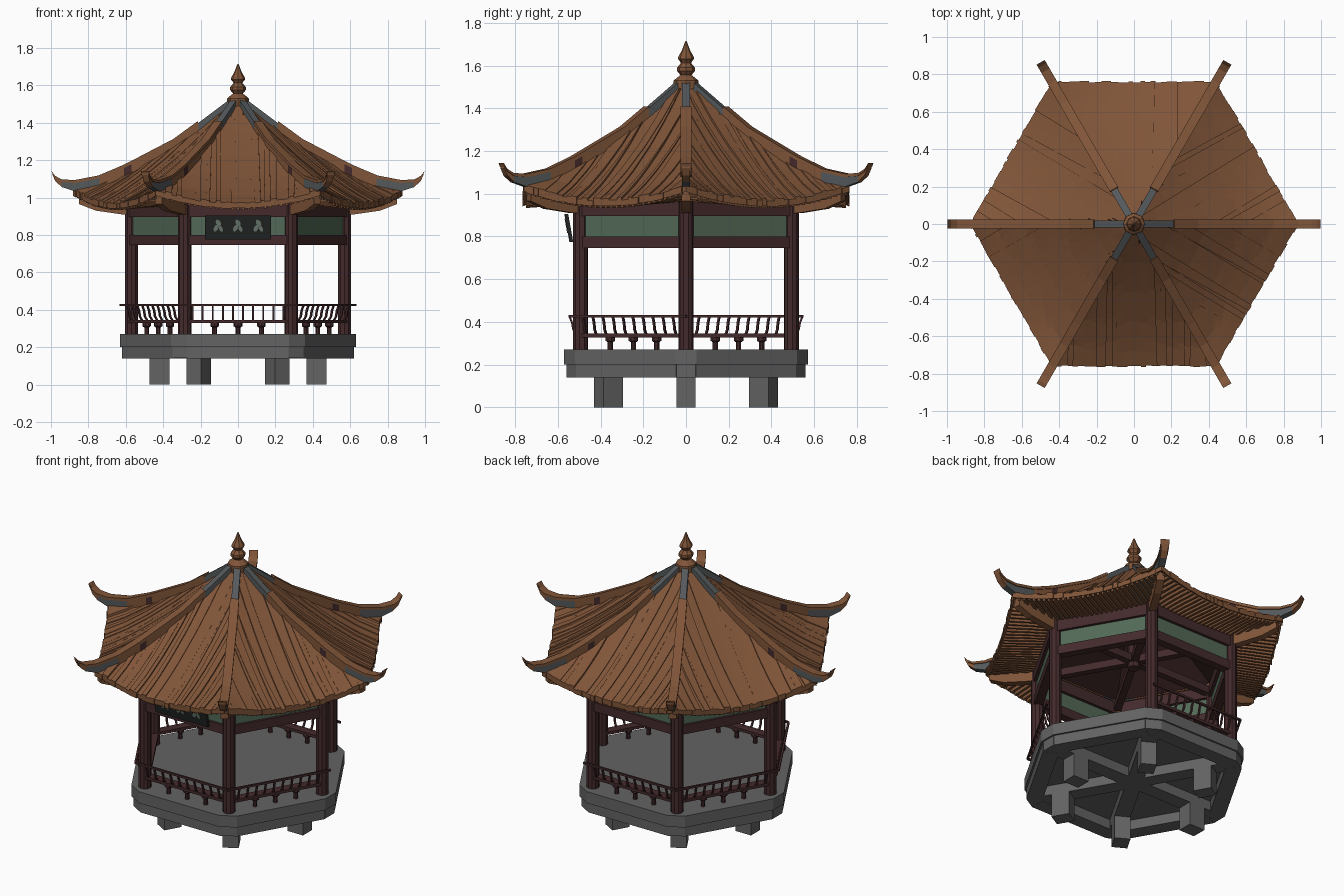
import bpy, bmesh, math, random
from math import sin, cos, radians, pi

if "Cube" in bpy.data.objects:
    bpy.data.objects.remove(bpy.data.objects["Cube"])
random.seed(4)

def mat(name, r, g, b):
    m = bpy.data.materials.new(name)
    m.diffuse_color = (r, g, b, 1)
    m.use_nodes = True
    m.node_tree.nodes["Principled BSDF"].inputs["Base Color"].default_value = m.diffuse_color
    return m

BROWN = mat("roof wood", .215, .09, .04)
LEAD = mat("ridge grey", .09, .1, .105)
MAROON = mat("maroon timber", .058, .023, .025)
DARK = mat("dark ceiling", .03, .012, .012)
GREEN = mat("green panel", .084, .141, .093)
STONE = mat("stone grey", .125, .125, .125)
BLACK = mat("plaque black", .016, .018, .017)
PALE = mat("ornament pale green", .15, .2, .16)

SIDES = [-90 + 60 * k for k in range(6)]      # outward direction of each side
CORNERS = [60 * k for k in range(6)]
ENTRANCE = 30                                 # side without railing
T30 = math.tan(pi / 6)

class Part:
    """Collects lofted solids given as (across, outward, z) points turned to an angle."""
    def __init__(self, name, *mats):
        self.name, self.mats, self.bm = name, mats, bmesh.new()

    def loft(self, th, sections, mats=None):
        c, s = cos(radians(th)), sin(radians(th))
        rings = [[self.bm.verts.new((a * c - x * s, a * s + x * c, z)) for x, a, z in sec]
                 for sec in sections]
        n = len(rings[0])
        for i in range(len(rings) - 1):
            for j in range(n):
                k = (j + 1) % n
                f = self.bm.faces.new((rings[i][j], rings[i][k], rings[i + 1][k], rings[i + 1][j]))
                f.material_index = mats[i] if mats else 0
        for ring, i in ((rings[0], 0), (rings[-1], -1)):
            f = self.bm.faces.new(ring)
            f.material_index = mats[i] if mats else 0

    def box(self, th, x0, x1, a0, a1, z0, z1):
        self.loft(th, [[(x0, a0, z), (x1, a0, z), (x1, a1, z), (x0, a1, z)] for z in (z0, z1)])

    def lathe(self, th, a, profile, n, x=0):
        self.loft(th, [[(x + r * cos(2 * pi * i / n), a + r * sin(2 * pi * i / n), z)
                        for i in range(n)] for r, z in profile])

    def done(self):
        bmesh.ops.recalc_face_normals(self.bm, faces=self.bm.faces)
        me = bpy.data.meshes.new(self.name)
        self.bm.to_mesh(me)
        self.bm.free()
        for m in self.mats:
            me.materials.append(m)
        ob = bpy.data.objects.new(self.name, me)
        bpy.context.collection.objects.link(ob)
        return ob

def interp(table, v):
    for (x0, y0), (x1, y1) in zip(table, table[1:]):
        if v <= x1:
            return y0 + (y1 - y0) * (v - x0) / (x1 - x0)
    return table[-1][1]

# --- stone base: legs, under-beams, slab with cut corners
p = Part("base_legs", STONE)
for th in CORNERS:
    p.box(th, -.045, .045, .367, .472, 0, .15)
p.done()
p = Part("base_beams", STONE)
for th in CORNERS:
    p.box(th, -.045, .045, 0, .62, .141, .205)
for th in SIDES:
    p.loft(th, [[(-.266, .47, z), (.266, .47, z), (.27, .56, z), (-.27, .56, z)] for z in (.14, .205)])
p.done()
p = Part("base_slab", STONE)
outline = []
for th in CORNERS:
    c, s = cos(radians(th)), sin(radians(th))
    outline += [(.63 * c - t * s, .63 * s + t * c) for t in (-.05, .05)]
p.loft(90, [[(-x, y, z) for x, y in outline] for z in (.2, .27)])
p.done()

# --- columns
p = Part("columns", MAROON)
for th in CORNERS:
    p.lathe(th, .57, [(.036, .27), (.036, .99)], 10)
p.done()

# --- frieze beams, panels and inner tie beams
p = Part("frieze_beams", MAROON)
for th in SIDES:
    p.box(th, -.27, .27, .468, .518, .745, .80)
    p.box(th, -.285, .285, .465, .52, .895, .965)
for th in CORNERS:
    p.box(th, -.02, .02, 0, .55, .91, .955)
p.lathe(0, 0, [(.035, .88), (.035, 1.42)], 8)
p.done()
p = Part("frieze_panels", GREEN)
for th in SIDES:
    p.box(th, -.265, .265, .483, .503, .79, .9)
p.done()

# --- front plaque with plain leaf ornaments
lean = lambda z: .528 + (z - .775) * .18
p = Part("front_plaque", BLACK)
p.loft(-90, [[(x, lean(z) + d, z) for z, d in ((.775, 0), (.905, 0), (.905, .018), (.775, .018))]
             for x in (-.177, .177)])
p.done()
p = Part("plaque_ornaments", PALE)
for cx in (-.105, 0, .11):
    for dx, dz, w, h, tilt in ((0, .016, .013, .02, .5), (-.013, -.012, .012, .02, -.5), (.013, -.015, .01, .018, .4)):
        pts = []
        for i in range(8):
            u, v = w * cos(i * pi / 4), h * sin(i * pi / 4)
            pts.append((cx + dx + u * cos(tilt) - v * sin(tilt), .848 + dz + u * sin(tilt) + v * cos(tilt)))
        p.loft(-90, [[(x, lean(z) + d, z) for x, z in pts] for d in (.016, .021)])
p.done()

# --- bench seats, posts, curved balusters and top rail
seat, posts = Part("bench_seats", MAROON), Part("bench_posts", MAROON)
bal, rail = Part("balusters", MAROON), Part("top_rails", MAROON)
curve = [(.512, .34), (.528, .365), (.533, .395), (.545, .425)]
for th in SIDES:
    if th == ENTRANCE:
        continue
    seat.box(th, -.265, .265, .465, .52, .328, .345)
    for x in (-.125, 0, .125):
        posts.lathe(th, .492, [(.013, .27), (.013, .305), (.023, .312), (.023, .33)], 8, x)
    for i in range(10):
        x = -.243 + i * .054
        bal.loft(th, [[(x - .005, a - .005, z), (x + .005, a - .005, z),
                       (x + .005, a + .005, z), (x - .005, a + .005, z)] for a, z in curve])
    rail.box(th, -.315, .315, .538, .55, .42, .432)
for p in (seat, posts, bal, rail):
    p.done()

# --- roof surface: sagging slope, lifted towards the corners
MID = [(.04, 1.5), (.17, 1.37), (.35, 1.22), (.52, 1.1), (.65, 1.02), (.76, .967), (.8, .95)]
HIP = [(.04, 1.5), (.2, 1.375), (.4, 1.235), (.6, 1.12), (.75, 1.06), (.88, 1.035), (.93, 1.03)]
def roof_z(x, a):
    u = min(1, abs(x) / (a * T30))
    m = interp(MID, a)
    return m + (interp(HIP, a / cos(pi / 6)) - m) * u * u

# --- roof planks of uneven width and height
p = Part("roof_planks", BROWN)
N = 30
for th in SIDES:
    edge = [(-.44 + .88 * i / N + (random.uniform(-.008, .008) if 0 < i < N else 0)) for i in range(N + 1)]
    skew = [random.uniform(-.03, .03) for _ in edge]
    for i in range(N):
        h = random.uniform(0, .014)
        near = 0 if edge[i] * edge[i + 1] < 0 else min(abs(edge[i]), abs(edge[i + 1]))
        a0, a1 = max(.045, near / T30 - .01), .757 + random.uniform(0, .008)
        secs = []
        for r in range(10):
            a = a0 + (a1 - a0) * r / 9
            hw = a * T30
            xs = [max(-hw, min(hw, edge[j] + skew[j] * (.76 - a))) for j in (i, i + 1)]
            za, zb = roof_z(xs[0], a), roof_z(xs[1], a)
            secs.append([(xs[0], a, za + h), (xs[1], a, zb + h), (xs[1], a, zb - .025), (xs[0], a, za - .025)])
        p.loft(th, secs)
p.done()

# --- soffit and rafters under the eaves
def soffit_z(x, a):
    s = (a - .46) / .29
    return .972 - .022 * s + .07 * s * min(1, abs(x) / (a * T30)) ** 2
p, q = Part("eave_soffit", BROWN, LEAD), Part("eave_rafters", BROWN)
for th in SIDES:
    secs = []
    for i in range(17):
        u = -1 + i / 8
        secs.append([(u * a * T30, a, soffit_z(u * a * T30, a) + d) for a, d in ((.47, 0), (.745, 0), (.745, .008), (.47, .008))])
    p.loft(th, secs, [1 if abs(i - 7.5) > 5 else 0 for i in range(16)])
    for i in range(29):
        x = -.406 + i * .029
        a0 = max(.5, abs(x) / T30)
        q.loft(th, [[(x + dx, a, soffit_z(x, a) + dz) for dx, dz in ((-.007, .004), (.007, .004), (.007, -.017), (-.007, -.017))]
                    for a in (a0, (a0 + .75) / 2, .75)])
p.done()
q.done()

# --- hip rafters carrying the corners
p = Part("hip_rafters", BROWN)
for th in CORNERS:
    p.loft(th, [[(-.022, r, b), (.022, r, b), (.022, r, t), (-.022, r, t)]
                for r, b, t in ((.53, .905, .98), (.62, .91, 1.0), (.76, .93, 1.02), (.85, .965, 1.035))])
p.done()

# --- inner ceiling
p = Part("inner_ceiling", DARK)
for th in SIDES:
    p.loft(th, [[(-a * T30, a, z), (a * T30, a, z), (a * T30, a, z + .01), (-a * T30, a, z + .01)]
                for a, z in ((.5, .968), (.3, 1.15), (.03, 1.4))])
p.done()

# --- ridges with upturned tails, plus their top caps
RIDGE = [(.03, 1.46, 1.54), (.21, 1.34, 1.405), (.34, 1.23, 1.31), (.57, 1.1, 1.19), (.61, 1.09, 1.17),
         (.74, 1.05, 1.115), (.87, 1.033, 1.09), (.94, 1.055, 1.095), (.975, 1.085, 1.115), (.992, 1.12, 1.14)]
p = Part("ridges", BROWN, LEAD, MAROON)
q = Part("ridge_caps", BROWN)
for th in CORNERS:
    p.loft(th, [[(-.019, r, b), (.019, r, b), (.019, r, t - .004), (-.019, r, t - .004)] for r, b, t in RIDGE],
           [1, 0, 0, 2, 0, 1, 1, 0, 0])
    q.loft(th, [[(-.025, r, t - .012), (.025, r, t - .012), (.025, r + .006, t + .003), (-.025, r + .006, t + .003)]
                for r, b, t in RIDGE[1:]])
p.done()
q.done()

# --- finial
p = Part("finial", BROWN)
p.lathe(0, 0, [(.06, 1.49), (.058, 1.53), (.04, 1.545), (.026, 1.555), (.042, 1.575), (.042, 1.59), (.024, 1.612),
               (.028, 1.62), (.038, 1.632), (.036, 1.642), (.02, 1.67), (.003, 1.715)], 8)
p.done()
